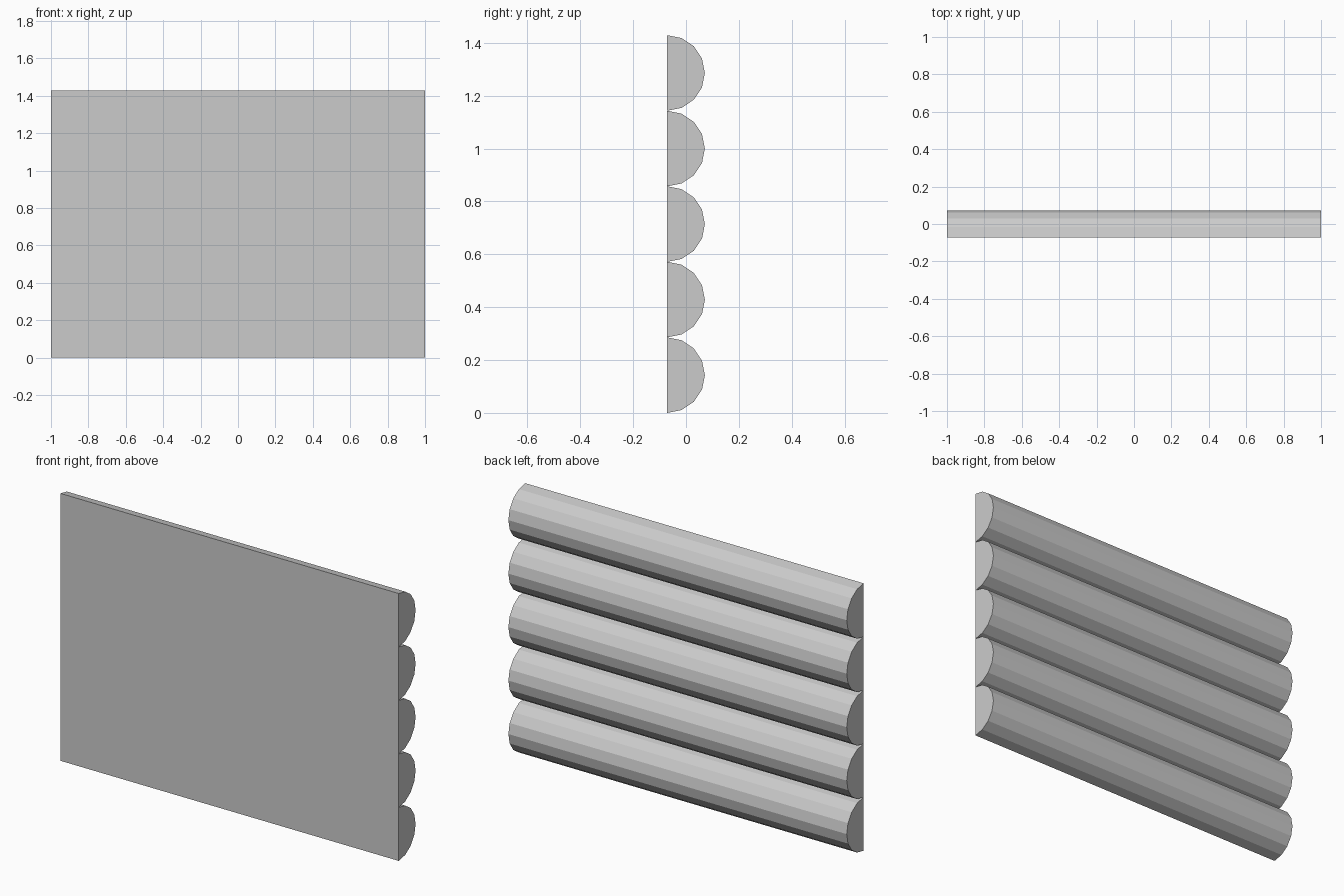
import bpy, bmesh, math

if "Cube" in bpy.data.objects:
    bpy.data.objects.remove(bpy.data.objects["Cube"])

R = 1 / 7          # half-log radius
LENGTH = 2.0
SIDES = 8          # facets on the rounded face
COUNT = 5


def half_log(name, z_mid):
    # Half-round profile, flat side to the front, extruded along x
    bm = bmesh.new()
    profile = []
    for i in range(SIDES + 1):
        a = math.pi * i / SIDES
        profile.append(bm.verts.new((-LENGTH / 2,
                                     -R / 2 + R * math.sin(a),
                                     -R * math.cos(a))))
    cap = bm.faces.new(profile)
    ext = bmesh.ops.extrude_face_region(bm, geom=[cap], use_keep_orig=True)
    moved = [g for g in ext["geom"] if isinstance(g, bmesh.types.BMVert)]
    bmesh.ops.translate(bm, verts=moved, vec=(LENGTH, 0, 0))
    bmesh.ops.recalc_face_normals(bm, faces=bm.faces)
    mesh = bpy.data.meshes.new(name)
    bm.to_mesh(mesh)
    bm.free()
    obj = bpy.data.objects.new(name, mesh)
    obj.location.z = z_mid
    bpy.context.collection.objects.link(obj)


# Stack of half logs forming the wall
for n in range(COUNT):
    half_log(f"half_log_{n + 1}", R * (2 * n + 1))
